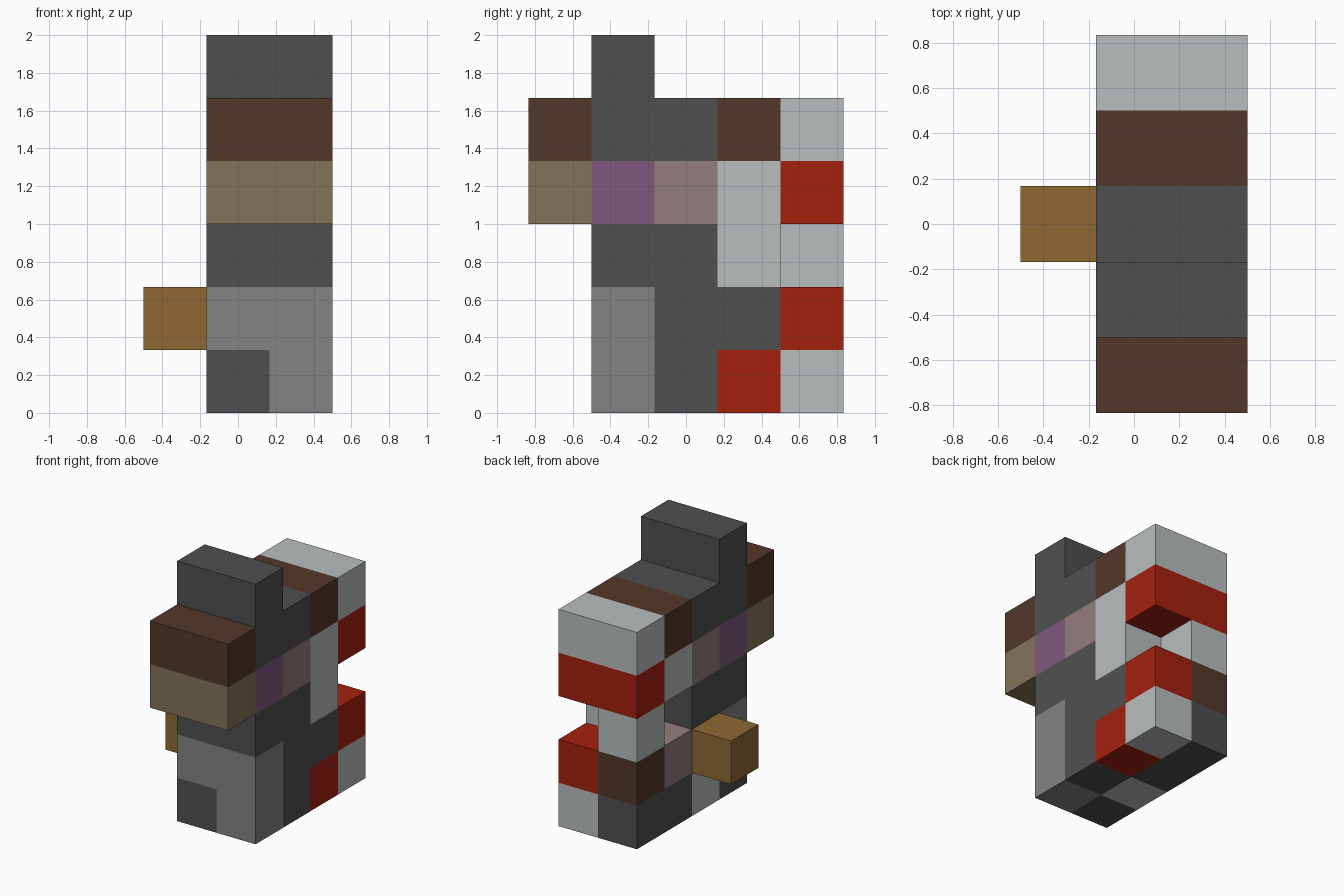
import bpy
import bmesh
from mathutils import Vector

default = bpy.data.objects.get("Cube")
if default:
    bpy.data.objects.remove(default, do_unlink=True)

CELL = 1 / 3                                  # edge of one building block
ORIGIN = Vector((-0.5, -2.5 * CELL, 0))       # corner of the block grid
BOTH, RIGHT, LEFT, OUTER = (1, 3), (1, 2), (2, 3), (0, 1)   # spans across x


def linear(c):
    c /= 255
    return c / 12.92 if c <= 0.04045 else ((c + 0.055) / 1.055) ** 2.4


def material(name, *rgb):
    mat = bpy.data.materials.new(name)
    colour = (*map(linear, rgb), 1)
    mat.diffuse_color = colour
    mat.use_nodes = True
    bsdf = mat.node_tree.nodes["Principled BSDF"]
    bsdf.inputs["Base Color"].default_value = colour
    bsdf.inputs["Roughness"].default_value = 0.9
    return mat


charcoal = material("charcoal", 80, 80, 80)
grey = material("mid grey", 132, 132, 132)
silver = material("silver", 186, 190, 190)
brown = material("brown", 84, 56, 43)
khaki = material("khaki", 132, 116, 90)
gold = material("gold", 142, 105, 52)
red = material("red", 165, 33, 15)
purple = material("purple", 127, 90, 127)
pink = material("dusty pink", 149, 125, 125)


def block(name, mat, x, y, z, depth=1, height=1):
    """Box covering the x span, starting at grid row y and layer z."""
    low = Vector((x[0], y, z))
    size = Vector((x[1] - x[0], depth, height))
    bm = bmesh.new()
    bmesh.ops.create_cube(bm, size=1)
    for v in bm.verts:
        v.co = ORIGIN + CELL * (low + size * 0.5 + v.co * size)
    mesh = bpy.data.meshes.new(name)
    bm.to_mesh(mesh)
    bm.free()
    mesh.materials.append(mat)
    obj = bpy.data.objects.new(name, mesh)
    bpy.context.collection.objects.link(obj)


# Head: crown, brow, muzzle, cheeks and back of the head
block("crown", charcoal, BOTH, 1, 4, height=2)
block("crown_back", charcoal, BOTH, 2, 4)
block("brow", brown, BOTH, 0, 4)
block("muzzle", khaki, BOTH, 0, 3)
block("cheeks", purple, BOTH, 1, 3)
block("ears", pink, BOTH, 2, 3)
block("nape", brown, BOTH, 3, 4)
block("head_back", silver, BOTH, 4, 4)
block("collar_side", silver, BOTH, 3, 3)
block("collar_back", red, BOTH, 4, 3)

# Chest layer, with open notches at the back
block("chest", charcoal, BOTH, 1, 2, depth=2)
block("left_shoulder", silver, LEFT, 3, 2)
block("right_back_post", silver, RIGHT, 4, 2)

# Waist layer and the side block
block("belly", grey, BOTH, 1, 1)
block("waist", charcoal, BOTH, 2, 1)
block("left_hip", charcoal, LEFT, 3, 1)
block("right_hip", pink, RIGHT, 3, 1)
block("left_tail", red, LEFT, 4, 1)
block("right_tail", brown, RIGHT, 4, 1)
block("side_block", gold, OUTER, 2, 1)

# Base layer
block("right_front_foot", charcoal, RIGHT, 1, 0)
block("left_front_foot", grey, LEFT, 1, 0)
block("right_middle_foot", silver, RIGHT, 2, 0)
block("left_middle_foot", charcoal, LEFT, 2, 0)
block("right_rear_foot", charcoal, RIGHT, 3, 0, depth=2)
block("left_rear_foot", red, LEFT, 3, 0)
block("left_heel", silver, LEFT, 4, 0)
